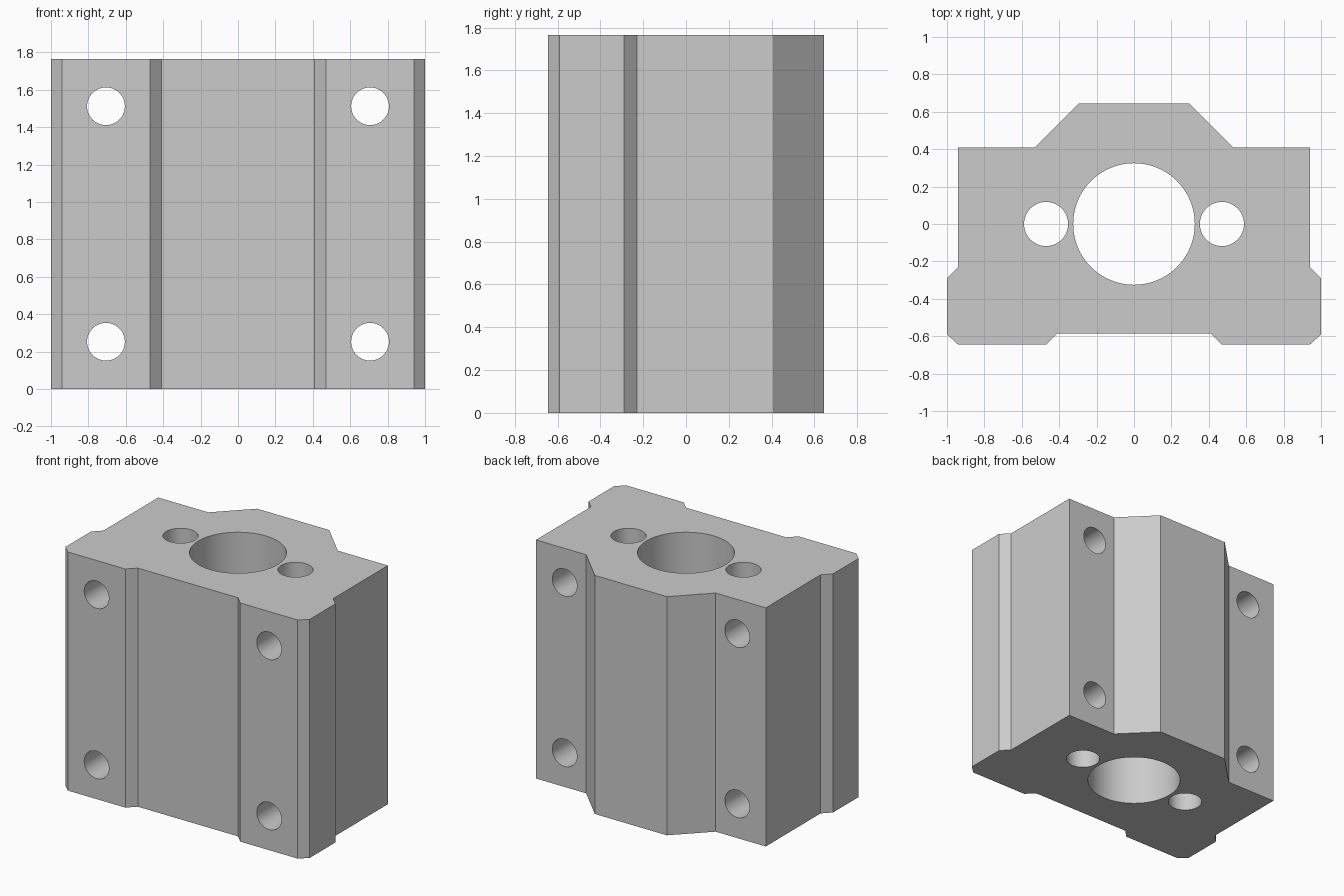
import bpy, bmesh, math

cube = bpy.data.objects.get("Cube")
if cube:
    bpy.data.objects.remove(cube, do_unlink=True)

HEIGHT = 1.765

metal = bpy.data.materials.new("light_grey_metal")
metal.use_nodes = True
grey = (0.6, 0.6, 0.6, 1)
metal.diffuse_color = grey
metal.node_tree.nodes["Principled BSDF"].inputs["Base Color"].default_value = grey

# Block: half outline from front centre to back centre, mirrored and extruded
half = [(0.41, -0.585), (0.47, -0.645), (0.94, -0.645), (1, -0.59), (1, -0.29),
        (0.94, -0.23), (0.94, 0.41), (0.53, 0.41), (0.295, 0.645)]
outline = half + [(-x, y) for x, y in reversed(half)]

bm = bmesh.new()
base = bm.faces.new([bm.verts.new((x, y, 0)) for x, y in outline])
top = bmesh.ops.extrude_face_region(bm, geom=[base])["geom"]
bmesh.ops.translate(bm, vec=(0, 0, HEIGHT),
                    verts=[v for v in top if isinstance(v, bmesh.types.BMVert)])
bmesh.ops.recalc_face_normals(bm, faces=bm.faces)
mesh = bpy.data.meshes.new("bearing_block")
bm.to_mesh(mesh)
bm.free()
mesh.materials.append(metal)
block = bpy.data.objects.new("bearing_block", mesh)
bpy.context.collection.objects.link(block)


def drill(name, radius, location, along_y=False, sides=48):
    """Cut a round through hole in the block."""
    bpy.ops.mesh.primitive_cylinder_add(
        vertices=sides, radius=radius, depth=3, location=location,
        rotation=(math.pi / 2 if along_y else 0, 0, 0))
    cutter = bpy.context.object
    cutter.name = name
    cutter.hide_render = True
    cutter.data.materials.append(metal)
    mod = block.modifiers.new(name, "BOOLEAN")
    mod.operation = "DIFFERENCE"
    mod.solver = "EXACT"
    mod.object = cutter
    bpy.context.view_layer.objects.active = block
    bpy.ops.object.modifier_apply(modifier=mod.name)
    bpy.data.objects.remove(cutter, do_unlink=True)


# Vertical shaft bore and its two side holes, then four mounting holes
drill("shaft_bore", 0.325, (0, 0, HEIGHT / 2), sides=96)
for side in (-1, 1):
    drill("side_hole", 0.118, (side * 0.47, 0, HEIGHT / 2))
    for z in (0.253, 1.512):
        drill("mounting_hole", 0.101, (side * 0.706, 0, z), along_y=True)

bpy.ops.object.select_all(action="DESELECT")
block.select_set(True)
bpy.context.view_layer.objects.active = block
bpy.ops.object.shade_smooth_by_angle(angle=math.radians(25))
